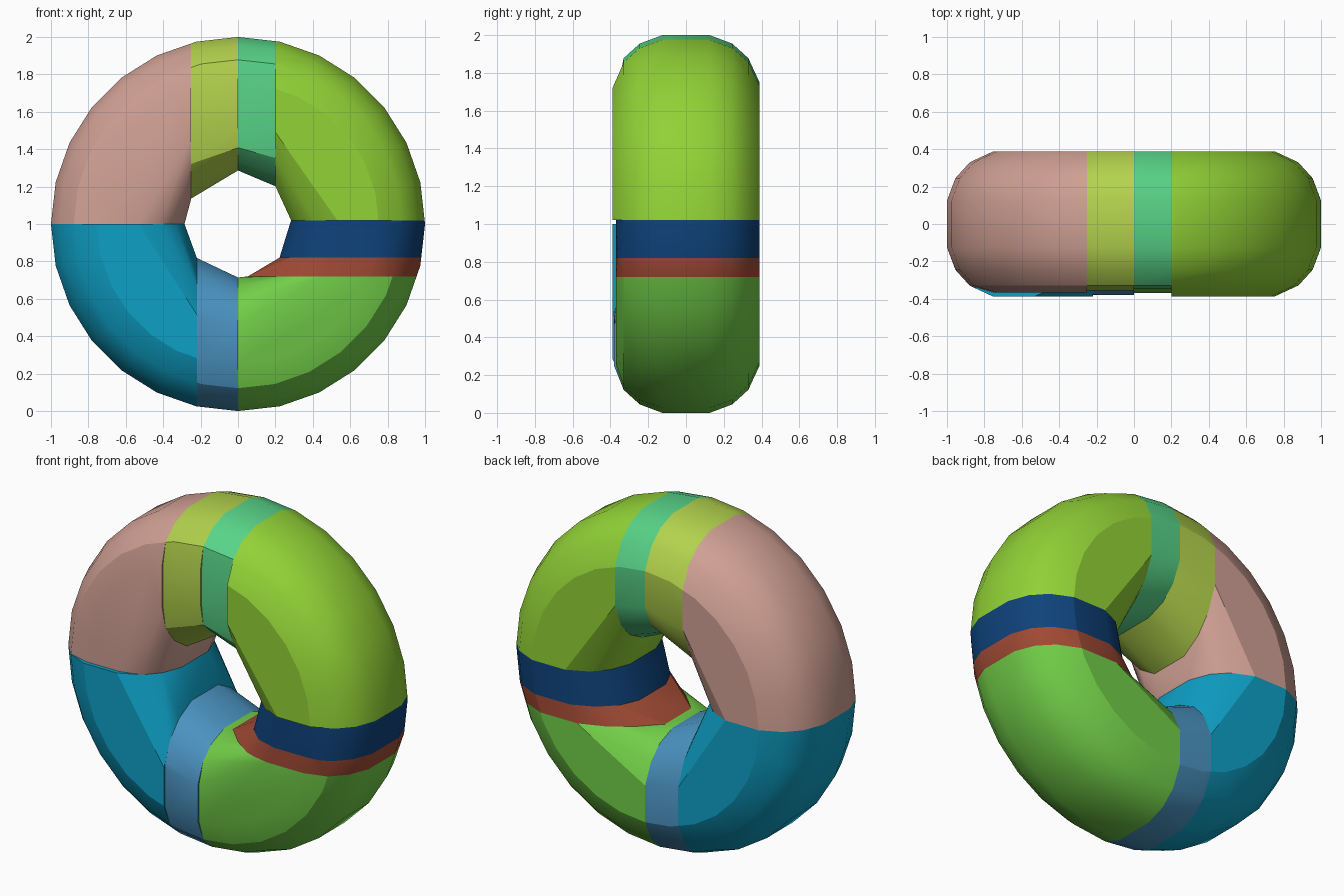
import bpy, bmesh, math
from mathutils import Vector

cube = bpy.data.objects.get("Cube")
if cube:
    bpy.data.objects.remove(cube, do_unlink=True)

SEGMENTS = 28
RING_R = 0.643          # radius of the tube's centre line
CENTRE_Z = 1.0
# Quarter of the tube cross-section: (radial offset, depth), mirrored both ways
QUARTER = [(0.357, 0.125), (0.312, 0.245), (0.235, 0.33), (0.11, 0.388)]
SECTION = (QUARTER + [(-r, y) for r, y in reversed(QUARTER)]
           + [(-r, -y) for r, y in QUARTER] + [(r, -y) for r, y in reversed(QUARTER)])


def make_material(name, srgb):
    lin = [((c / 255 + 0.055) / 1.055) ** 2.4 if c > 10 else c / 255 / 12.92 for c in srgb]
    mat = bpy.data.materials.new(name)
    mat.use_nodes = True
    mat.diffuse_color = (*lin, 1)
    mat.node_tree.nodes["Principled BSDF"].inputs["Base Color"].default_value = (*lin, 1)
    return mat


def ring_mesh():
    """Whole ring standing upright, before it is cut into parts."""
    bm = bmesh.new()
    loops = []
    for i in range(SEGMENTS):
        a = 2 * math.pi * i / SEGMENTS
        loops.append([bm.verts.new(((RING_R + r) * math.cos(a), y,
                                    CENTRE_Z + (RING_R + r) * math.sin(a)))
                      for r, y in SECTION])
    n = len(SECTION)
    for i in range(SEGMENTS):
        a, b = loops[i], loops[(i + 1) % SEGMENTS]
        for j in range(n):
            k = (j + 1) % n
            bm.faces.new((a[j], a[k], b[k], b[j]))
    return bm


def ring_part(name, colour, x_range, z_range, front):
    """Cut a box-shaped region from the ring and wrap it in a convex shell."""
    ring = ring_mesh()
    for axis, (low, high) in ((0, x_range), (2, z_range)):
        for limit, sign in ((low, -1), (high, 1)):
            co, no = Vector(), Vector()
            co[axis], no[axis] = limit, sign
            bmesh.ops.bisect_plane(ring, geom=ring.verts[:] + ring.edges[:] + ring.faces[:],
                                   dist=1e-5, plane_co=co, plane_no=no, clear_outer=True)
    # Slightly flattened front
    points = [(v.co.x, max(v.co.y, -front), v.co.z) for v in ring.verts]
    ring.free()

    bm = bmesh.new()
    for p in points:
        bm.verts.new(p)
    bmesh.ops.remove_doubles(bm, verts=bm.verts[:], dist=1e-4)
    bmesh.ops.convex_hull(bm, input=bm.verts[:])
    bmesh.ops.delete(bm, geom=[v for v in bm.verts if not v.link_faces], context='VERTS')
    bmesh.ops.dissolve_limit(bm, angle_limit=math.radians(1),
                             verts=bm.verts[:], edges=bm.edges[:])
    bmesh.ops.recalc_face_normals(bm, faces=bm.faces[:])
    mesh = bpy.data.meshes.new(name)
    bm.to_mesh(mesh)
    bm.free()
    mesh.materials.append(make_material(*colour))
    obj = bpy.data.objects.new(name, mesh)
    bpy.context.collection.objects.link(obj)
    bpy.ops.object.select_all(action='DESELECT')
    obj.select_set(True)
    bpy.context.view_layer.objects.active = obj
    bpy.ops.object.shade_smooth_by_angle(angle=math.radians(25))


# Upper half
ring_part("upper_left_quarter", ("lime", (146, 210, 54)), (0.2, 2), (1.02, 3), 0.388)
ring_part("top_band_left", ("mint", (88, 212, 136)), (0, 0.2), (1, 3), 0.345)
ring_part("top_band_right", ("yellow green", (178, 210, 76)), (-0.25, 0), (1, 3), 0.355)
ring_part("upper_right_quarter", ("dusty pink", (208, 160, 148)), (-2, -0.25), (1, 3), 0.365)
# Lower half
ring_part("lower_right_quarter", ("cyan", (14, 160, 198)), (-2, -0.22), (-1, 1), 0.388)
ring_part("bottom_band", ("steel blue", (74, 146, 192)), (-0.22, 0), (-1, 1), 0.38)
ring_part("lower_left_quarter", ("grass green", (114, 206, 72)), (0, 2), (-1, 0.72), 0.37)
ring_part("side_band_lower", ("brick red", (160, 74, 52)), (0, 2), (0.72, 0.82), 0.37)
ring_part("side_band_upper", ("navy", (14, 66, 122)), (0, 2), (0.82, 1.02), 0.37)
